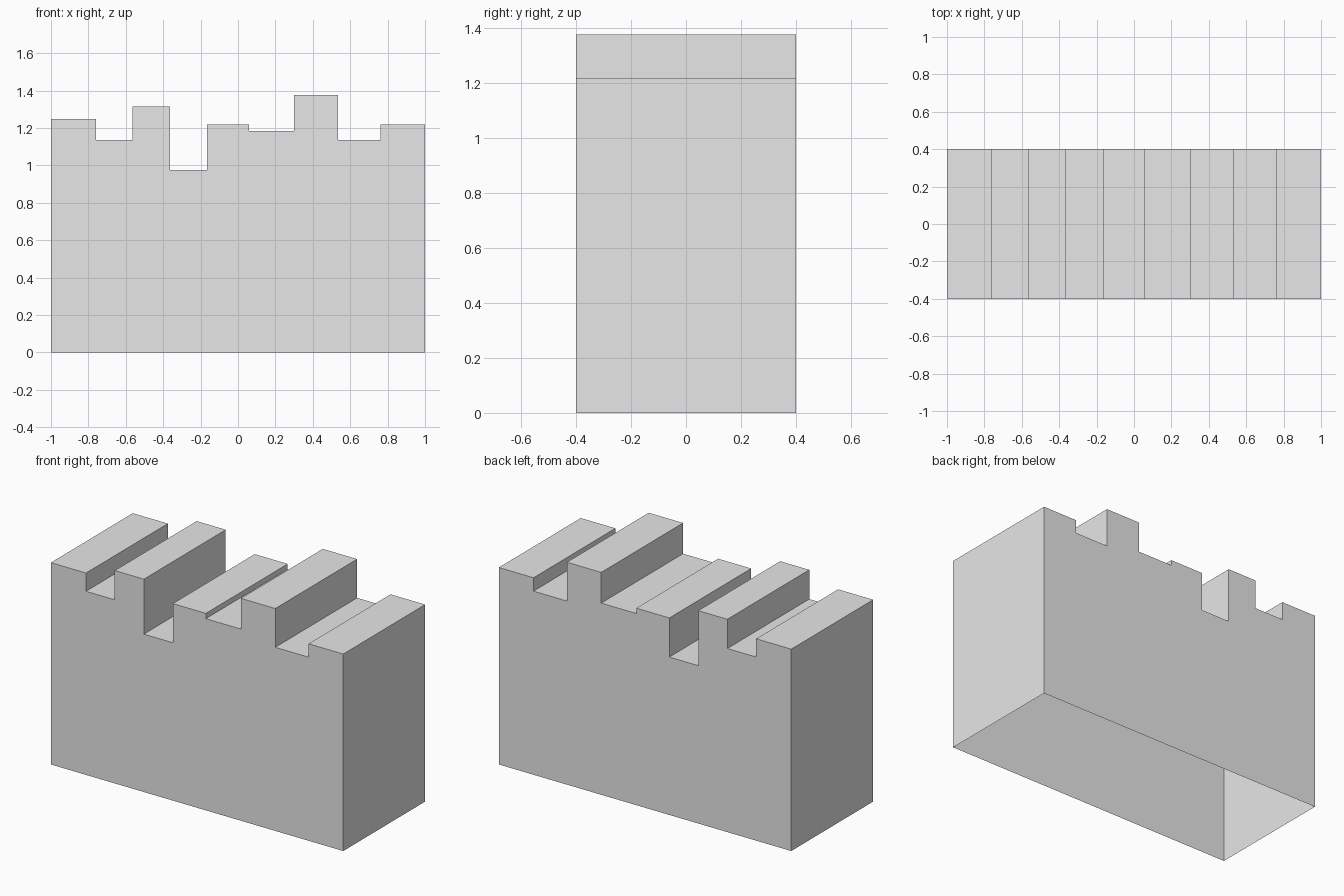
import bpy
import bmesh

cube = bpy.data.objects.get("Cube")
if cube:
    bpy.data.objects.remove(cube, do_unlink=True)

DEPTH = 0.80

# Left edge and height of each step across the block
steps = [(-1.0, 1.248), (-0.76, 1.135), (-0.563, 1.316), (-0.364, 0.976),
         (-0.166, 1.218), (0.06, 1.185), (0.30, 1.375), (0.535, 1.135),
         (0.763, 1.218)]

grey = bpy.data.materials.new("light grey")
grey.use_nodes = True
colour = (0.8, 0.8, 0.8, 1.0)
grey.diffuse_color = colour
grey.node_tree.nodes["Principled BSDF"].inputs["Base Color"].default_value = colour

# Stepped outline, from bottom left over the top to bottom right
outline = [(-1.0, 0.0)]
right_edges = [x for x, _ in steps[1:]] + [1.0]
for (left, height), right in zip(steps, right_edges):
    outline += [(left, height), (right, height)]
outline.append((1.0, 0.0))

# Hollow shell: front and back walls joined by sides and step tops, open below
bm = bmesh.new()
front = [bm.verts.new((x, -DEPTH / 2, z)) for x, z in outline]
back = [bm.verts.new((x, DEPTH / 2, z)) for x, z in outline]
bm.faces.new(reversed(front))
bm.faces.new(back)
for i in range(len(outline) - 1):
    bm.faces.new((front[i], front[i + 1], back[i + 1], back[i]))

mesh = bpy.data.meshes.new("stepped_block")
bm.to_mesh(mesh)
bm.free()
mesh.materials.append(grey)
block = bpy.data.objects.new("stepped_block", mesh)
bpy.context.collection.objects.link(block)
